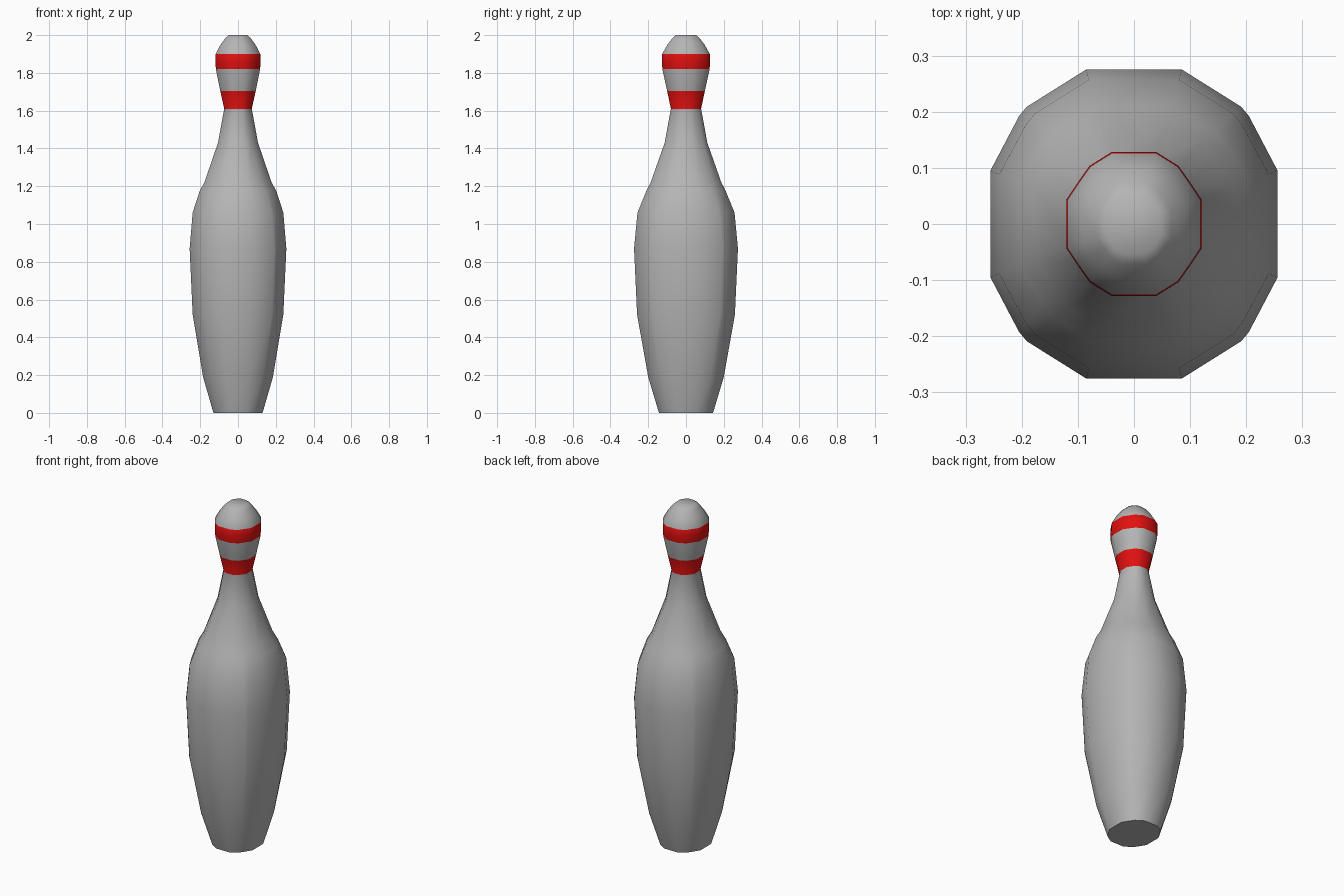
import bpy
import bmesh
import math

if "Cube" in bpy.data.objects:
    bpy.data.objects.remove(bpy.data.objects["Cube"])


def material(name, colour):
    m = bpy.data.materials.new(name)
    m.diffuse_color = (*colour, 1)
    m.use_nodes = True
    m.node_tree.nodes["Principled BSDF"].inputs["Base Color"].default_value = m.diffuse_color
    return m


def section(rx, ry, k):
    """Sixteen-sided ring; k = 0 gives round corners, k = 1 squarer ones."""
    a = (0.83 - 0.03 * k, 0.585 + 0.115 * k)
    b = (0.66 + 0.086 * k, 0.81 - 0.05 * k)
    quarter = [(1, 0.345), a, b, (0.335, 1)]
    pts = []
    for sx, sy in ((1, 1), (-1, 1), (-1, -1), (1, -1)):
        q = quarter if sx * sy > 0 else quarter[::-1]
        pts += [(sx * x * rx, sy * y * ry) for x, y in q]
    return pts


# Profile: height, half width, half depth, corner squareness
PROFILE = [
    (0.00, 0.130, 0.143, 0.2),
    (0.19, 0.185, 0.200, 0.6),
    (0.52, 0.240, 0.259, 1.0),
    (0.87, 0.256, 0.275, 1.0),
    (1.06, 0.240, 0.257, 0.9),
    (1.175, 0.203, 0.210, 0.6),
    (1.22, 0.178, 0.187, 0.3),
    (1.43, 0.106, 0.113, 0.0),
    (1.61, 0.073, 0.080, 0.0),
    (1.705, 0.094, 0.100, 0.0),
    (1.82, 0.117, 0.125, 0.0),
    (1.865, 0.120, 0.128, 0.0),
    (1.90, 0.118, 0.126, 0.0),
    (1.95, 0.092, 0.098, 0.0),
    (1.985, 0.066, 0.071, 0.0),
    (2.00, 0.050, 0.053, 0.0),
]
STRIPES = [(1.61, 1.705), (1.82, 1.90)]

# Pin body, lofted through the rings
bm = bmesh.new()
rings = [[bm.verts.new((x, y, z)) for x, y in section(rx, ry, k)]
         for z, rx, ry, k in PROFILE]
for low, high in zip(rings, rings[1:]):
    n = len(low)
    for i in range(n):
        j = (i + 1) % n
        bm.faces.new((low[i], low[j], high[j], high[i]))
bm.faces.new(rings[0][::-1])
bm.faces.new(rings[-1])

# Red neck stripes, chosen by height
for f in bm.faces:
    z = f.calc_center_median().z
    f.material_index = int(any(lo < z < hi for lo, hi in STRIPES))

mesh = bpy.data.meshes.new("pin")
bm.to_mesh(mesh)
bm.free()
mesh.materials.append(material("pale_grey", (0.46, 0.46, 0.46)))
mesh.materials.append(material("stripe_red", (0.75, 0.005, 0.005)))
pin = bpy.data.objects.new("pin", mesh)
bpy.context.collection.objects.link(pin)

# Smooth sides with a crisp base edge
bpy.context.view_layer.objects.active = pin
pin.select_set(True)
bpy.ops.object.shade_smooth_by_angle(angle=math.radians(45))
